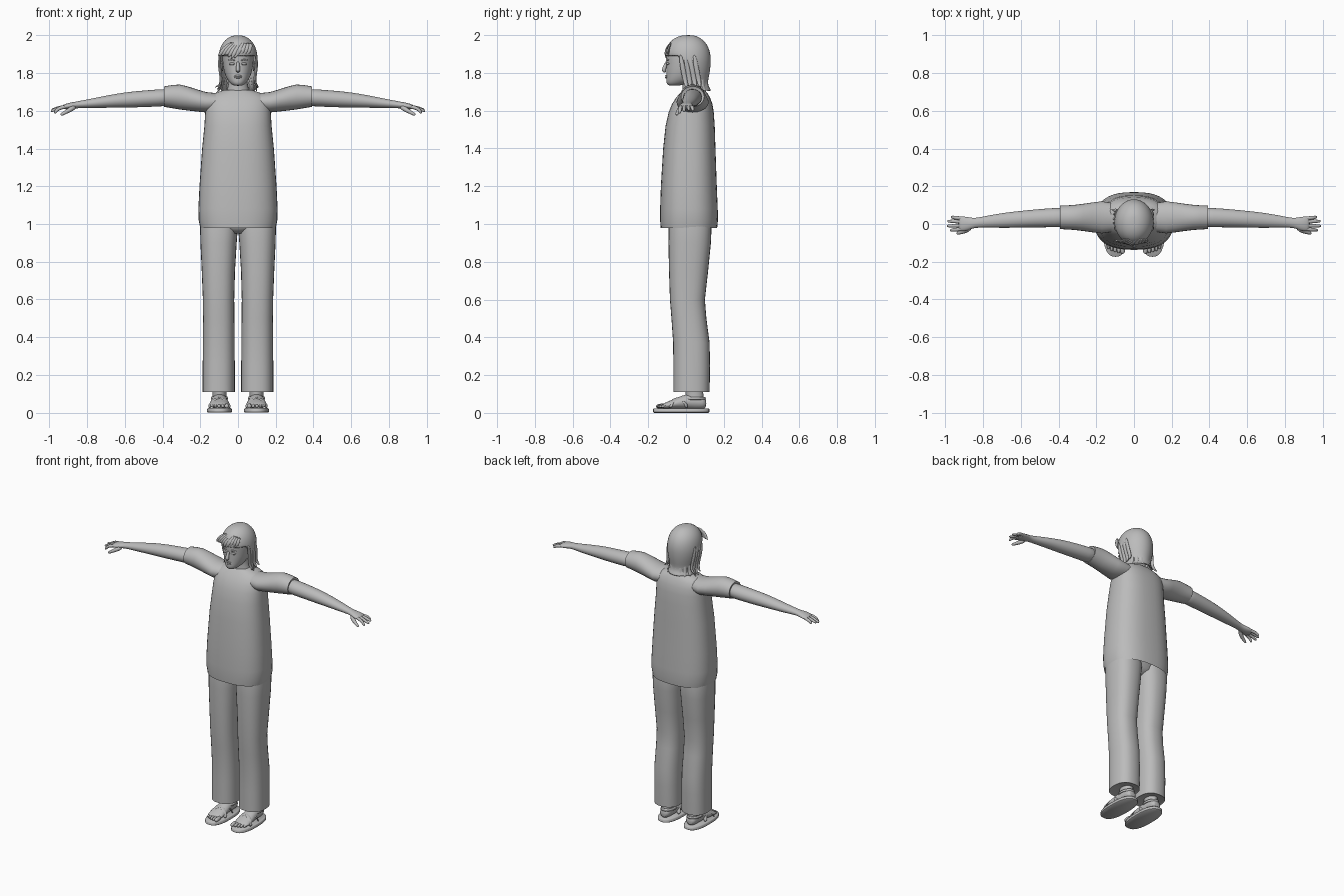
import bpy, bmesh, math, random
from mathutils import Vector

random.seed(4)
grey = bpy.data.materials.new("plain grey")
grey.diffuse_color = (0.5, 0.5, 0.5, 1)


def loft(name, rings, seg=24, power=2.0, caps=(True, True), mirror=False, sub=0, drop=None, thick=0):
    """Skin rings of (centre, u, v); drop(face centre) cuts faces away."""
    bm = bmesh.new()
    loops = []
    for c, u, v in rings:
        loop = []
        for i in range(seg):
            a = 2 * math.pi * i / seg
            ca, sa = math.cos(a), math.sin(a)
            p = (Vector(c) + Vector(u) * math.copysign(abs(ca) ** (2 / power), ca)
                 + Vector(v) * math.copysign(abs(sa) ** (2 / power), sa))
            loop.append(bm.verts.new(p))
        loops.append(loop)
    for a, b in zip(loops, loops[1:]):
        for i in range(seg):
            j = (i + 1) % seg
            bm.faces.new((a[i], a[j], b[j], b[i]))
    if caps[0]:
        bm.faces.new(loops[0])
    if caps[1]:
        bm.faces.new(loops[-1])
    bmesh.ops.recalc_face_normals(bm, faces=bm.faces)
    if drop:
        cut = [f for f in bm.faces if drop(f.calc_center_median())]
        bmesh.ops.delete(bm, geom=cut, context='FACES')
    me = bpy.data.meshes.new(name)
    bm.to_mesh(me)
    bm.free()
    me.materials.append(grey)
    ob = bpy.data.objects.new(name, me)
    bpy.context.collection.objects.link(ob)
    if thick:
        m = ob.modifiers.new("thickness", 'SOLIDIFY')
        m.thickness, m.offset = thick, -1
    if sub:
        ob.modifiers.new("smooth", 'SUBSURF').levels = sub
        ob.modifiers["smooth"].render_levels = sub
    if mirror:
        ob.modifiers.new("mirror", 'MIRROR').use_clip = False
    return ob


def zrings(rows):  # z, centre x, half width, front y, back y
    return [((x, (a + b) / 2, z), (w, 0, 0), (0, (b - a) / 2, 0)) for z, x, w, a, b in rows]


def xrings(rows):  # x, y, z, half depth, half height
    return [((x, y, z), (0, a, 0), (0, 0, b)) for x, y, z, a, b in rows]


def yrings(rows):  # y, x, z, half width, half height
    return [((x, y, z), (a, 0, 0), (0, 0, b)) for y, x, z, a, b in rows]


def tube(name, pts, radii, flat=1.0, up=(0, 0, 1), **kw):
    """Tapered strand through points, flattened along up."""
    pts = [Vector(p) for p in pts]
    rings = []
    for i, p in enumerate(pts):
        t = (pts[min(i + 1, len(pts) - 1)] - pts[max(i - 1, 0)]).normalized()
        side = t.cross(Vector(up)).normalized()
        rings.append((p, side * radii[i], side.cross(t) * radii[i] * flat))
    return loft(name, rings, seg=8, sub=1, **kw)


# Loose shirt
loft("shirt", zrings([
    (.98, 0, .2, -.134, .165), (1.02, 0, .208, -.137, .169), (1.08, 0, .21, -.137, .168),
    (1.2, 0, .204, -.133, .163), (1.4, 0, .19, -.121, .156), (1.52, 0, .178, -.108, .152),
    (1.59, 0, .174, -.092, .147), (1.635, 0, .17, -.074, .14), (1.67, 0, .158, -.052, .127),
    (1.69, 0, .13, -.034, .115), (1.703, 0, .095, -.022, .105), (1.71, 0, .075, -.014, .096)]),
    seg=40, power=2.5, caps=(False, True))
loft("sleeve", xrings([
    (.08, .035, 1.645, .07, .045), (.17, .035, 1.645, .085, .054), (.22, .035, 1.655, .079, .059),
    (.27, .035, 1.666, .072, .064), (.31, .035, 1.673, .067, .066), (.35, .035, 1.675, .064, .061),
    (.392, .035, 1.675, .062, .054), (.388, .035, 1.675, .054, .047)]), mirror=True)

# Trousers
loft("trouser_leg", zrings([
    (1.1, .1, .09, -.08, .12), (.98, .101, .1, -.092, .135), (.9, .103, .096, -.093, .132),
    (.75, .104, .088, -.09, .117), (.6, .103, .083, -.085, .1), (.5, .102, .083, -.077, .108),
    (.37, .102, .084, -.068, .125), (.25, .102, .085, -.067, .127), (.11, .102, .085, -.067, .125),
    (.113, .102, .078, -.06, .118)]), seg=28, power=2.4, mirror=True)
loft("trouser_seat", zrings([
    (.95, 0, .04, -.05, .06), (.98, 0, .12, -.085, .11), (1.1, 0, .17, -.1, .13)]), power=2.4)

# Arms and hands
loft("arm", xrings([
    (.34, .035, 1.672, .053, .047), (.42, .034, 1.668, .052, .046), (.52, .03, 1.662, .048, .044),
    (.6, .025, 1.657, .045, .041), (.68, .02, 1.65, .041, .034), (.76, .014, 1.641, .034, .027),
    (.83, .007, 1.634, .026, .02), (.855, .004, 1.631, .028, .018), (.885, .001, 1.626, .037, .018),
    (.915, .001, 1.622, .041, .015), (.932, .002, 1.619, .035, .009)]), seg=20, mirror=True, sub=1)
for n, (y, tip, droop) in enumerate([(-.029, .97, .028), (-.009, .988, .018), (.013, .985, .012), (.032, .965, .015)]):
    tube("finger_%d" % n, [(.905, y * .9, 1.621), (.935, y, 1.619), (.96, y * 1.1, 1.617 - droop * .4),
                           (tip, y * 1.15, 1.617 - droop), (tip + .004, y * 1.15, 1.616 - droop)],
         [.011, .011, .01, .008, .004], mirror=True)
tube("thumb", [(.862, -.012, 1.622), (.885, -.033, 1.609), (.91, -.043, 1.594), (.935, -.049, 1.58),
               (.94, -.05, 1.577)], [.014, .015, .011, .009, .004], mirror=True)

# Feet and sandals
loft("sandal_sole", zrings([
    (.0, .098, .061, -.168, .118), (.004, .098, .066, -.174, .124), (.02, .098, .066, -.174, .124),
    (.024, .098, .062, -.17, .12)]), seg=32, power=2.5, mirror=True)
loft("foot", yrings([
    (.108, .098, .05, .022, .022), (.09, .098, .055, .036, .035), (.05, .098, .062, .04, .045),
    (0, .098, .06, .043, .04), (-.05, .099, .05, .049, .03), (-.1, .1, .04, .052, .019),
    (-.128, .1, .034, .045, .012)]), seg=20, mirror=True, sub=1)
loft("ankle", zrings([
    (.05, .098, .036, 0, .1), (.09, .098, .036, -.002, .092), (.13, .098, .038, -.005, .09),
    (.2, .1, .045, -.02, .09)]), mirror=True)
for n, (x, end, r) in enumerate([(.06, -.158, .014), (.081, -.155, .0105), (.1, -.15, .01),
                                 (.118, -.143, .0095), (.135, -.133, .009)]):
    tube("toe_%d" % n, [(x, -.1, .038), (x, end + .02, .036), (x, end + .005, .034), (x, end, .033)],
         [r, r, r * .9, r * .4], mirror=True)
for n, (s, y0, y1) in enumerate([(1, -.075, -.015), (-1, -.085, -.01)]):
    tube("sandal_strap_%d" % n, [(.098 - s * .055, y0, .022), (.098 - s * .046, y0 + .01, .06),
                                 (.098, (y0 + y1) / 2, .087), (.098 + s * .043, y1 + .01, .066),
                                 (.098 + s * .052, y1 + .02, .022)], [.013] * 5, flat=.35, mirror=True)
loft("heel_strap", zrings([(.07, .098, .046, -.02, .105), (.085, .098, .043, -.018, .104)]),
     caps=(False, False), thick=.005, mirror=True)

# Neck and head
loft("neck", zrings([(1.67, 0, .075, -.02, .095), (1.71, 0, .057, -.018, .085),
                     (1.75, 0, .05, -.018, .08), (1.8, 0, .05, -.02, .08)]))
loft("head", zrings([
    (1.732, 0, .018, -.088, -.04), (1.738, 0, .034, -.1, -.01), (1.755, 0, .05, -.106, .03),
    (1.78, 0, .065, -.104, .07), (1.81, 0, .075, -.105, .095), (1.84, 0, .08, -.104, .108),
    (1.87, 0, .083, -.105, .114), (1.9, 0, .083, -.107, .115), (1.93, 0, .078, -.098, .108),
    (1.96, 0, .06, -.075, .09), (1.98, 0, .035, -.04, .06)]), seg=28, power=2.15, sub=1)
tube("nose", [(0, -.1, 1.862), (0, -.107, 1.845), (0, -.115, 1.825), (0, -.119, 1.813), (0, -.108, 1.803)],
     [.007, .009, .012, .014, .007], up=(0, 1, 0))
for n, z in enumerate((1.785, 1.776)):
    tube("lip_%d" % n, [(-.026, -.094, 1.78), (-.012, -.104, z), (0, -.106, z), (.012, -.104, z), (.026, -.094, 1.78)],
         [.002, .005, .006, .005, .002])
tube("eye", [(.015, -.098, 1.847), (.025, -.1, 1.849), (.038, -.097, 1.849), (.05, -.089, 1.847)],
     [.003, .0075, .0075, .003], mirror=True)
tube("eyebrow", [(.014, -.103, 1.866), (.034, -.1, 1.872), (.056, -.088, 1.866)], [.004, .005, .002], mirror=True)
tube("ear", [(.08, .005, 1.865), (.087, .018, 1.85), (.086, .014, 1.825), (.08, .006, 1.81)],
     [.01, .016, .013, .006], flat=.5, up=(1, 0, 0), mirror=True)

# Hair shell, open around the face
loft("hair", zrings([
    (2.0, 0, .018, -.012, .035), (1.992, 0, .045, -.045, .065), (1.975, 0, .069, -.075, .09),
    (1.95, 0, .088, -.096, .112), (1.92, 0, .099, -.108, .125), (1.89, 0, .104, -.112, .131),
    (1.86, 0, .105, -.11, .132), (1.82, 0, .1, -.1, .129), (1.78, 0, .092, -.1, .122),
    (1.745, 0, .085, -.1, .114), (1.72, 0, .09, -.1, .125), (1.708, 0, .095, -.1, .134)]),
    seg=32, caps=(True, False), sub=1, thick=.008,
    drop=lambda c: c.z < 1.9 and c.y < (-.035 if c.z > 1.86 else .02))
# Swept fringe
for n in range(9):
    x = .06 - n * .017
    z = 1.885 + random.uniform(-.012, .012)
    tube("fringe_%d" % n, [(x * .7 + .025, -.078, 1.962), (x + .005, -.103 + abs(x) * .15, 1.93),
                           (x - .012, -.113 + abs(x) * .3, 1.905), (x - .03, -.108 + abs(x) * .35, z)],
         [.01, .015, .013, .003], flat=.5, up=(0, 1, 0))
# Side locks and outward flicks at the nape
for s in (-1, 1):
    for n in range(4):
        y = -.03 + n * .024
        out = (.118 if s < 0 else .106) + random.uniform(-.008, .006)
        low = 1.71 + random.uniform(-.02, .02)
        tube("side_lock", [(s * .098, y, 1.9), (s * .1, y + .012, 1.83), (s * .086, y + .025, 1.765),
                           (s * .094, y + .03, low + .015), (s * out, y + .035, low)],
             [.009, .015, .014, .011, .003], flat=.6, up=(1, 0, 0))
for n in range(7):
    a = math.radians(30 + n * 20)
    d = Vector((math.cos(a), math.sin(a), 0))
    tube("nape_flick", [(d.x * .084, .02 + d.y * .09, 1.78), (d.x * .08, .02 + d.y * .087, 1.74),
                        (d.x * .09, .02 + d.y * .098, 1.712), (d.x * .1, .02 + d.y * .112, 1.703)],
         [.012, .016, .013, .003], flat=.6, up=d)

# Smooth shading with crisp edges
for ob in bpy.context.collection.objects:
    ob.select_set(True)
    bpy.context.view_layer.objects.active = ob
bpy.ops.object.shade_smooth_by_angle(angle=math.radians(50))
